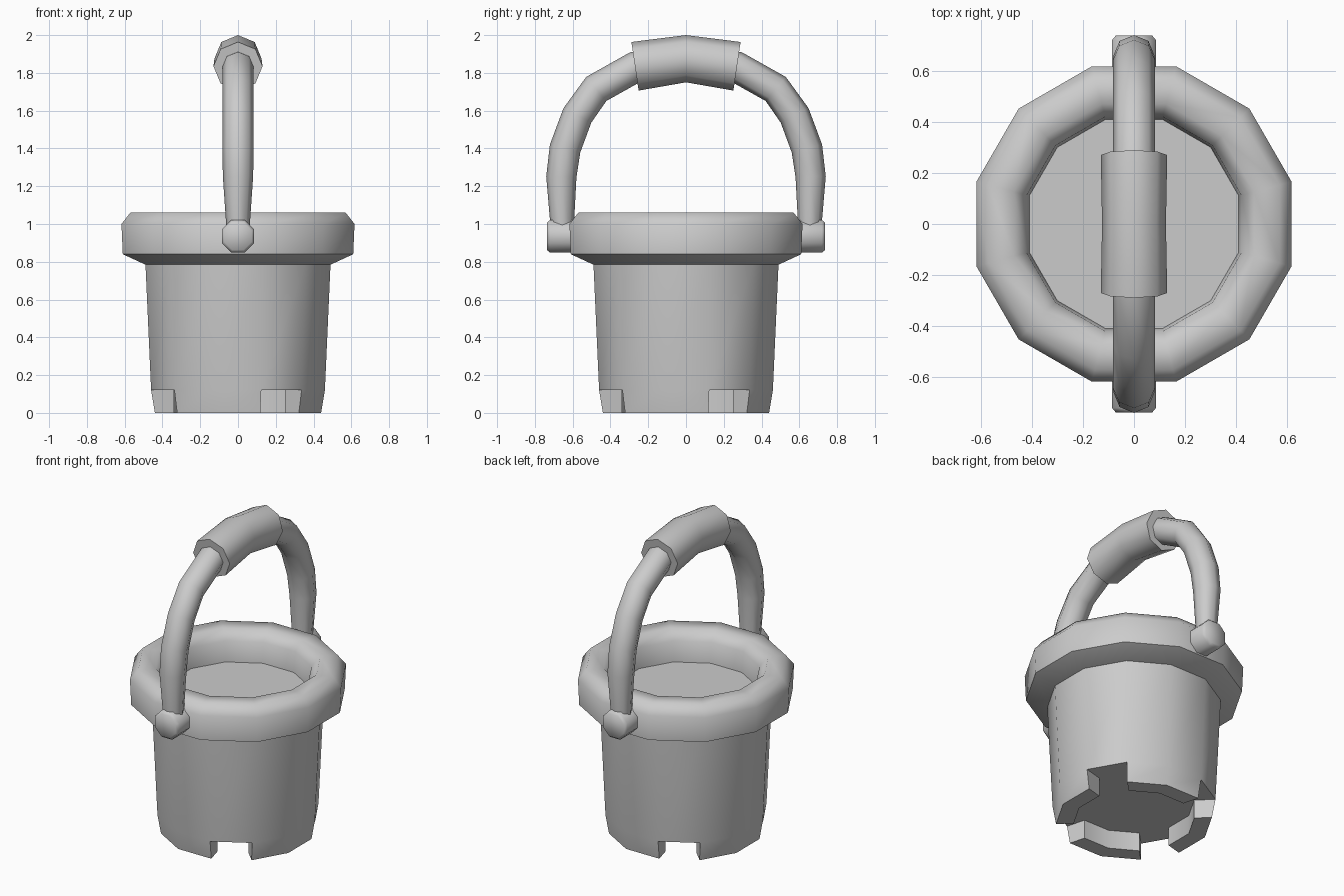
import bpy, bmesh, math
from math import sin, cos, radians, pi

if "Cube" in bpy.data.objects:
    bpy.data.objects.remove(bpy.data.objects["Cube"], do_unlink=True)

SIDES = 12
FLAT = cos(pi / SIDES)          # apothem to corner radius ratio

grey = bpy.data.materials.new("plain_grey")
grey.use_nodes = True
COLOUR = (0.6, 0.6, 0.6, 1)
grey.diffuse_color = COLOUR
grey.node_tree.nodes["Principled BSDF"].inputs["Base Color"].default_value = COLOUR


def finish(bm, name, angle=55):
    bmesh.ops.recalc_face_normals(bm, faces=bm.faces[:])
    mesh = bpy.data.meshes.new(name)
    bm.to_mesh(mesh)
    bm.free()
    mesh.materials.append(grey)
    ob = bpy.data.objects.new(name, mesh)
    bpy.context.collection.objects.link(ob)
    bpy.ops.object.select_all(action='DESELECT')
    ob.select_set(True)
    bpy.context.view_layer.objects.active = ob
    bpy.ops.object.shade_smooth_by_angle(angle=radians(angle))
    return ob


def rings(bm, profile):
    """One twelve-sided ring of vertices per (apothem, height) pair."""
    turn = [radians(15 + 30 * k) for k in range(SIDES)]
    return [[bm.verts.new((r / FLAT * cos(a), r / FLAT * sin(a), z)) for a in turn]
            for r, z in profile]


def tube(name, points, sides=8):
    """Sweep a polygon along (y, z, radius) points in the x = 0 plane."""
    bm = bmesh.new()
    loops = []
    for i, (y, z, r) in enumerate(points):
        a, b = points[max(i - 1, 0)], points[min(i + 1, len(points) - 1)]
        dy, dz = b[0] - a[0], b[1] - a[1]
        size = math.hypot(dy, dz)
        ny, nz = -dz / size, dy / size
        loops.append([bm.verts.new((r * cos(t), y + ny * r * sin(t), z + nz * r * sin(t)))
                      for t in (2 * pi * k / sides for k in range(sides))])
    for low, high in zip(loops, loops[1:]):
        for k in range(sides):
            n = (k + 1) % sides
            bm.faces.new((low[k], low[n], high[n], high[k]))
    bm.faces.new(loops[0])
    bm.faces.new(loops[-1])
    return finish(bm, name)


# Bucket body: tapered wall, recessed base, and a foot ring with four notches
bm = bmesh.new()
rows = rings(bm, [(0.34, 0.12), (0.34, 0), (0.44, 0), (0.46, 0.12), (0.49, 0.79)])
for k in range(SIDES):
    n = (k + 1) % SIDES
    notch = k % 3 == 0
    steps = [(0, 3), (3, 4)] if notch else [(0, 1), (1, 2), (2, 3), (3, 4)]
    for i, j in steps:
        bm.faces.new((rows[i][k], rows[i][n], rows[j][n], rows[j][k]))
    if notch:
        for side in (k, n):
            bm.faces.new([rows[i][side] for i in range(4)])
bm.faces.new(rows[0])
bm.faces.new(rows[4])
bmesh.ops.delete(bm, geom=[v for v in bm.verts if not v.link_faces], context='VERTS')
finish(bm, "bucket_body")

# Rounded rim with the inner floor closing it
bm = bmesh.new()
rows = rings(bm, [(0.48, 0.78), (0.61, 0.84), (0.617, 1.0), (0.57, 1.06),
                  (0.47, 1.06), (0.42, 1.0), (0.41, 0.87)])
for low, high in zip(rows, rows[1:]):
    for k in range(SIDES):
        n = (k + 1) % SIDES
        bm.faces.new((low[k], low[n], high[n], high[k]))
bm.faces.new(rows[-1])
bm.faces.new(rows[0])
finish(bm, "rim")

# Handle arch: half a path, mirrored front to back
half = [(0.655, 0.96, 0.06), (0.66, 1.25, 0.08), (0.64, 1.4, 0.083),
        (0.575, 1.575, 0.083), (0.475, 1.715, 0.083), (0.27, 1.83, 0.083)]
arch = [(-y, z, r) for y, z, r in half] + [(0, 1.88, 0.083)] + half[::-1]
tube("handle_arch", arch)

# Thick grip on top of the arch
tube("handle_grip", [(-0.27, 1.835, 0.13), (0, 1.875, 0.125), (0.27, 1.835, 0.13)])

# Octagonal pivots on front and back
for name, s in (("front_pivot", -1), ("back_pivot", 1)):
    bm = bmesh.new()
    loops = []
    for y, r in ((0.56, 0.093), (0.72, 0.093), (0.737, 0.078)):
        loops.append([bm.verts.new((r * cos(a), s * y, 0.935 + r * sin(a)))
                      for a in (pi / 8 + k * pi / 4 for k in range(8))])
    for low, high in zip(loops, loops[1:]):
        for k in range(8):
            n = (k + 1) % 8
            bm.faces.new((low[k], low[n], high[n], high[k]))
    bm.faces.new(loops[0])
    bm.faces.new(loops[-1])
    finish(bm, name)
